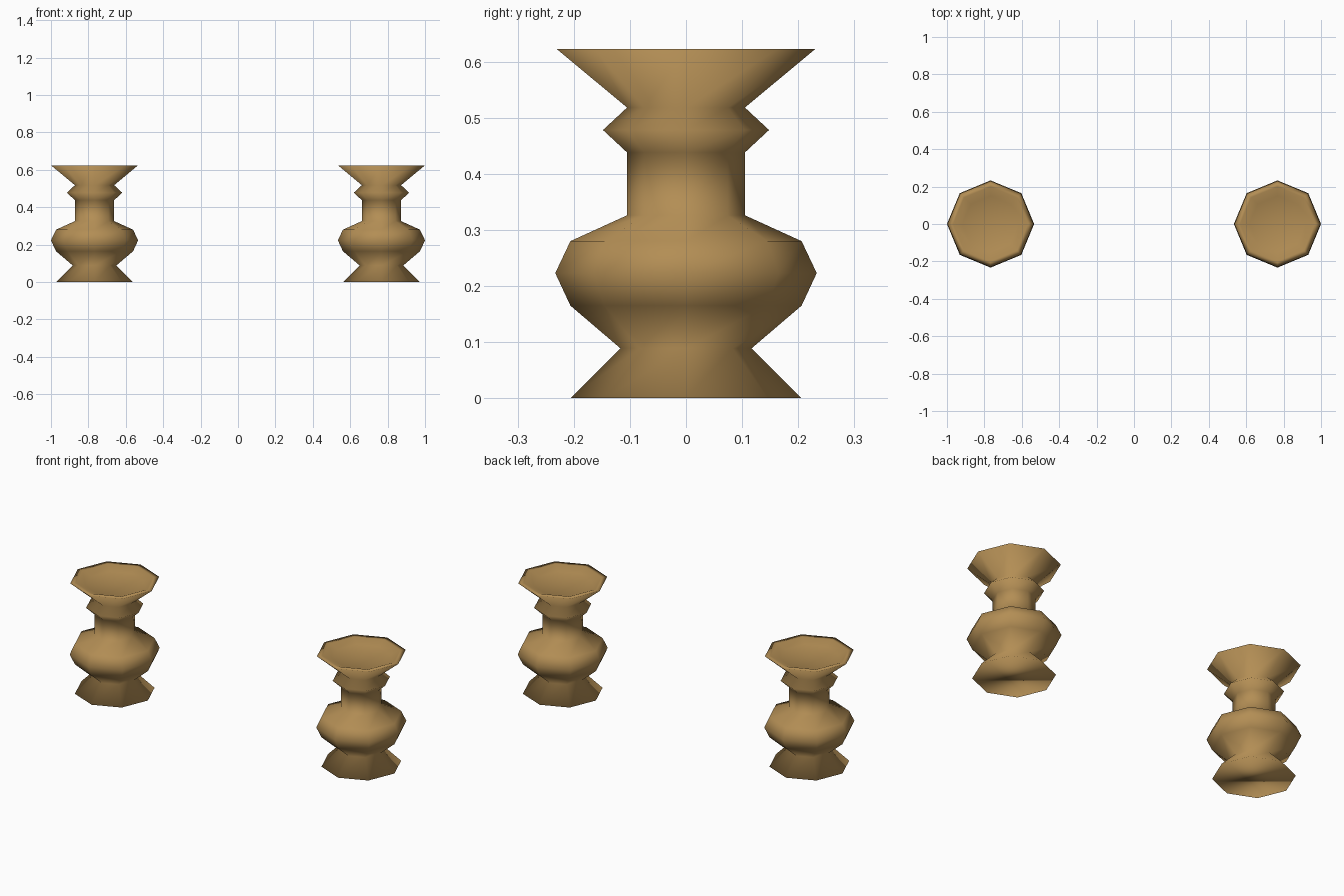
import bpy, bmesh, math

if "Cube" in bpy.data.objects:
    bpy.data.objects.remove(bpy.data.objects["Cube"])

SIDES = 8
brass = bpy.data.materials.new("warm_brass")
brass.diffuse_color = (0.45, 0.27, 0.09, 1)
brass.use_nodes = True
brass.node_tree.nodes["Principled BSDF"].inputs["Base Color"].default_value = brass.diffuse_color

# Outline as (radius, height): foot, bulb, neck, collar, flared cup, shallow dish
PROFILE = [(0.206, 0), (0.117, 0.089), (0.206, 0.165), (0.233, 0.223),
           (0.206, 0.28), (0.105, 0.326), (0.105, 0.438), (0.148, 0.478),
           (0.105, 0.518), (0.23, 0.622), (0.2, 0.622), (0.15, 0.602)]
DISH_CENTRE = 0.595


def turned_stand(name, x):
    """Eight-sided turned piece with closed foot and dished top."""
    bm = bmesh.new()
    rings = []
    for r, z in PROFILE:
        rings.append([bm.verts.new((r * math.cos(i * math.tau / SIDES),
                                    r * math.sin(i * math.tau / SIDES), z))
                      for i in range(SIDES)])
    for low, high in zip(rings, rings[1:]):
        for i in range(SIDES):
            j = (i + 1) % SIDES
            bm.faces.new((low[i], low[j], high[j], high[i]))
    # underside of the foot and bottom of the dish
    bm.faces.new(rings[0][::-1])
    centre = bm.verts.new((0, 0, DISH_CENTRE))
    for i in range(SIDES):
        bm.faces.new((rings[-1][i], rings[-1][(i + 1) % SIDES], centre))
    bmesh.ops.recalc_face_normals(bm, faces=bm.faces)
    for f in bm.faces:
        f.smooth = True
    mesh = bpy.data.meshes.new(name)
    bm.to_mesh(mesh)
    bm.free()
    mesh.materials.append(brass)
    obj = bpy.data.objects.new(name, mesh)
    obj.location.x = x
    bpy.context.collection.objects.link(obj)


for side, sign in (("left", -1), ("right", 1)):
    turned_stand(side + "_turned_stand", sign * 0.767)
